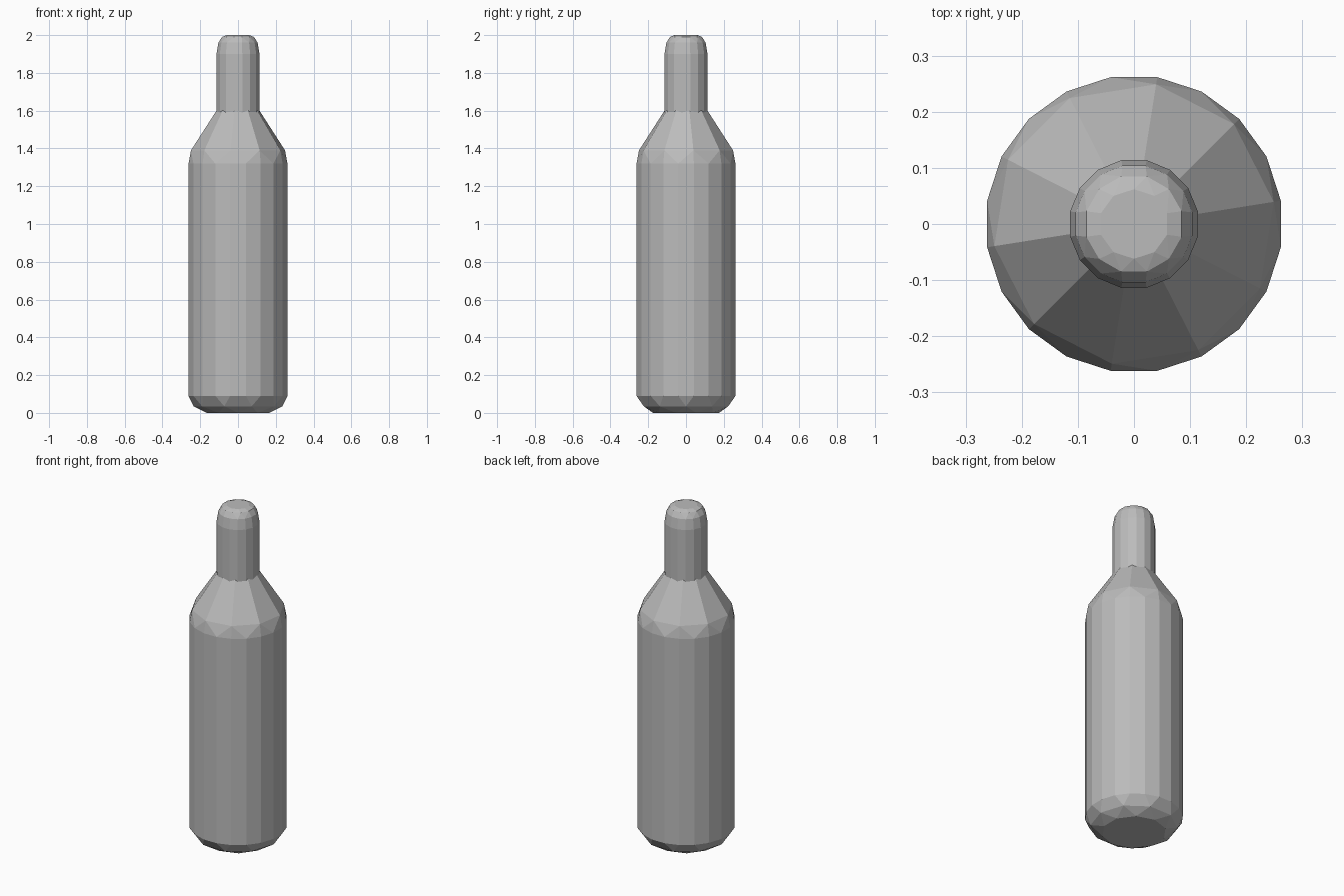
import bpy
import bmesh
from math import cos, sin, pi

default = bpy.data.objects.get("Cube")
if default:
    bpy.data.objects.remove(default, do_unlink=True)

# Single flat grey
GREY = (0.5, 0.5, 0.5, 1.0)
grey = bpy.data.materials.new("plain grey")
grey.use_nodes = True
grey.diffuse_color = GREY
grey.node_tree.nodes["Principled BSDF"].inputs["Base Color"].default_value = GREY


def faceted_hull(name, rings):
    """Convex faceted shell around rings of (radius, height, sides, phase)."""
    bm = bmesh.new()
    for radius, z, sides, phase in rings:
        for i in range(sides):
            a = 2 * pi * (i + phase) / sides
            bm.verts.new((radius * cos(a), radius * sin(a), z))
    bmesh.ops.convex_hull(bm, input=bm.verts[:])
    loose = [v for v in bm.verts if not v.link_faces]
    bmesh.ops.delete(bm, geom=loose, context='VERTS')
    bmesh.ops.dissolve_limit(bm, angle_limit=0.01, verts=bm.verts[:], edges=bm.edges[:])
    bmesh.ops.recalc_face_normals(bm, faces=bm.faces[:])
    mesh = bpy.data.meshes.new(name)
    bm.to_mesh(mesh)
    bm.free()
    mesh.materials.append(grey)
    obj = bpy.data.objects.new(name, mesh)
    bpy.context.collection.objects.link(obj)
    return obj


# Tank body: chamfered base, straight wall, faceted shoulder
faceted_hull("tank_body", [
    (0.175, 0.0, 10, 0.5),
    (0.235, 0.035, 10, 0.0),
    (0.265, 0.09, 20, 0.5),
    (0.265, 1.32, 20, 0.5),
    (0.252, 1.39, 10, 0.25),
    (0.112, 1.605, 10, 0.25),
])

# Valve cap: straight sleeve with a rounded top
faceted_hull("valve_cap", [
    (0.116, 1.59, 16, 0.5),
    (0.116, 1.90, 16, 0.5),
    (0.106, 1.96, 16, 0.5),
    (0.088, 1.99, 12, 0.5),
    (0.062, 2.0, 10, 0.5),
])
